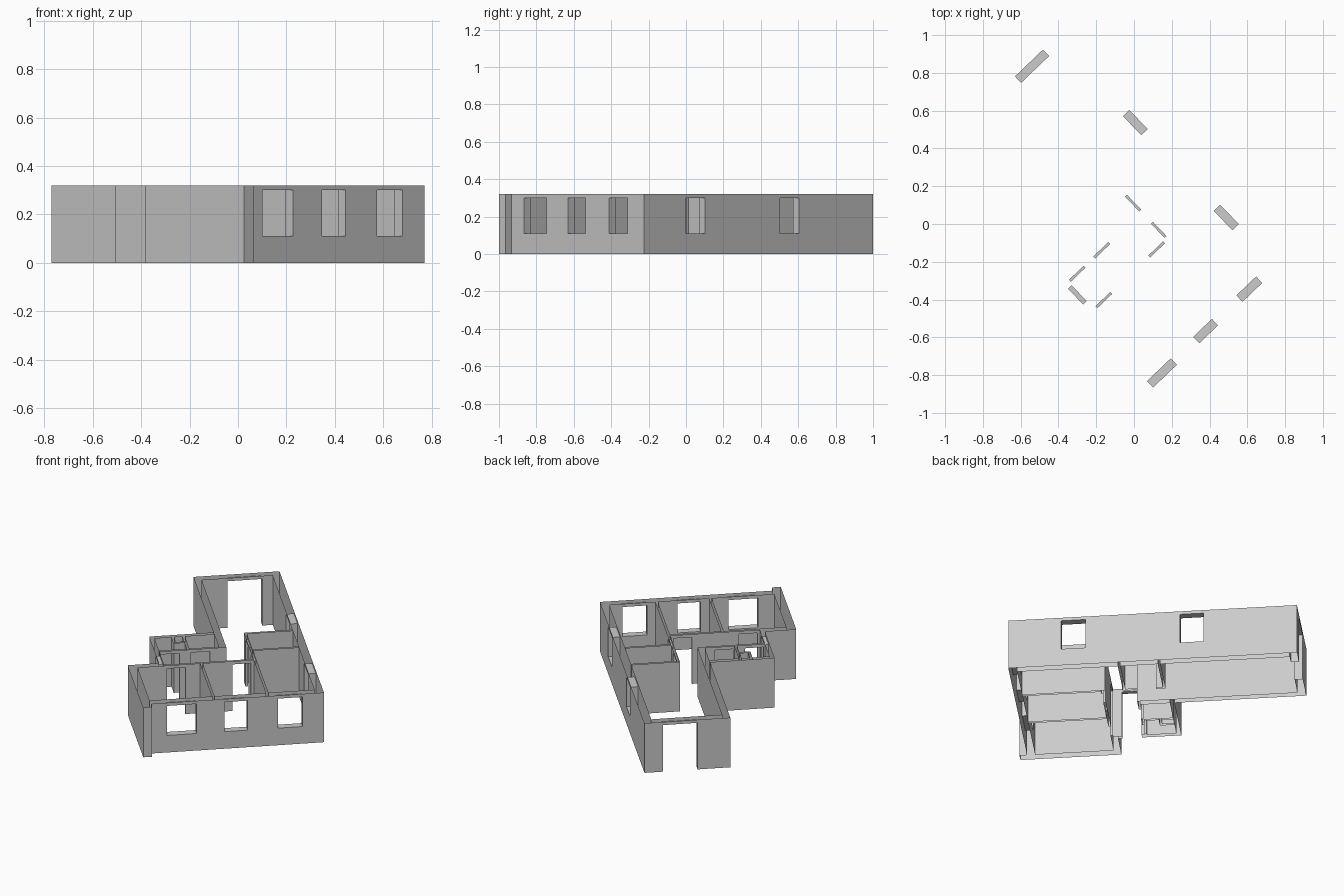
import bpy
import bmesh
import math
from mathutils import Matrix

if "Cube" in bpy.data.objects:
    bpy.data.objects.remove(bpy.data.objects["Cube"], do_unlink=True)

TOP, HEAD, SILL = 0.32, 0.30, 0.11
HALF = 0.007                      # half thickness of the partitions
PLAN_TURN = math.radians(43.8)    # the plan stands diagonally

grey = bpy.data.materials.new("plaster grey")
grey.use_nodes = True
colour = (0.6, 0.6, 0.6, 1)
grey.diffuse_color = colour
grey.node_tree.nodes["Principled BSDF"].inputs["Base Color"].default_value = colour

walls, openings = [], []          # (name, u0, u1, v0, v1) and (u0, u1, v0, v1, z0)


def wall(name, u0, u1, v0, v1):
    walls.append((name, u0, u1, v0, v1))


def along_u(name, v, u0, u1):
    wall(name, u0, u1, v - HALF, v + HALF)


def along_v(name, u, v0, v1):
    wall(name, u - HALF, u + HALF, v0, v1)


def opening(u0, u1, v0, v1, z0=0.0):
    openings.append((u0, u1, v0, v1, z0))


# Outer walls
OUT = "outer_walls"
wall(OUT, -0.674, 0.40, -0.695, -0.648)      # bedroom window side
wall(OUT, -0.674, -0.622, -0.74, -0.147)     # bedroom end with projecting stub
wall(OUT, -0.674, -0.463, -0.187, -0.147)    # return to the entrance
wall(OUT, 0.353, 0.40, -0.695, 1.0)          # long window side
wall(OUT, -0.107, 0.40, 0.953, 1.0)          # living room end
wall(OUT, -0.107, -0.067, 0.011, 1.0)        # living room side
wall(OUT, -0.489, -0.463, -0.187, 0.225)     # entrance side
wall(OUT, -0.489, -0.107, 0.199, 0.225)      # bathroom end

# Inner partitions
BED, BATH, KIT = "bedroom_partitions", "bathroom_partitions", "kitchen_partitions"
along_u(BED, -0.18, -0.622, 0.08)
along_v(BED, -0.245, -0.648, -0.18)
along_v(BED, 0.073, -0.648, -0.055)
along_v(KIT, 0.073, -0.055, 0.192)
along_u(KIT, -0.05, 0.066, 0.353)
along_u(KIT, 0.185, 0.066, 0.353)
along_u(BATH, 0.018, -0.463, -0.107)
along_v(BATH, -0.29, 0.018, 0.199)
along_v(BATH, -0.355, 0.113, 0.199)
along_u(BATH, 0.12, -0.355, -0.29)

# Windows
for u0, u1 in ((-0.526, -0.352), (-0.187, -0.05), (0.13, 0.274)):
    opening(u0, u1, -0.695, -0.648, SILL)
for v0, v1 in ((-0.384, -0.242), (0.313, 0.453)):
    opening(0.353, 0.40, v0, v1, SILL)

# Doors
opening(0.086, 0.291, 0.953, 1.0)
opening(-0.489, -0.463, -0.121, -0.005)
for v0, v1 in ((0.029, 0.137), (-0.165, -0.061)):
    opening(0.073 - HALF, 0.073 + HALF, v0, v1)
for v, u0, u1 in ((-0.18, -0.061, 0.047), (-0.18, -0.448, -0.34),
                  (0.018, -0.275, -0.165), (0.018, -0.453, -0.345)):
    opening(u0, u1, v - HALF, v + HALF)


# Cut the plan into a grid of cells so that all walls join cleanly
def ticks(low, high):
    values = [w[i] for w in walls for i in (low + 1, high + 1)]
    values += [o[i] for o in openings for i in (low, high)]
    return sorted({round(v, 4) for v in values})


us, vs, zs = ticks(0, 1), ticks(2, 3), [0.0, SILL, HEAD, TOP]


def owner(u, v, z):
    for u0, u1, v0, v1, z0 in openings:
        if u0 < u < u1 and v0 < v < v1 and z0 < z < HEAD:
            return None
    for name, u0, u1, v0, v1 in walls:
        if u0 < u < u1 and v0 < v < v1:
            return name
    return None


cells = {}
for i in range(len(us) - 1):
    for j in range(len(vs) - 1):
        for k in range(len(zs) - 1):
            name = owner((us[i] + us[i + 1]) / 2, (vs[j] + vs[j + 1]) / 2,
                         (zs[k] + zs[k + 1]) / 2)
            if name:
                cells[i, j, k] = name


def cell_face(bm, cell, axis, side):
    a, b = (axis + 1) % 3, (axis + 2) % 3
    corners = []
    for da, db in ((0, 0), (1, 0), (1, 1), (0, 1)):
        p = list(cell)
        p[axis] += side
        p[a] += da
        p[b] += db
        corners.append(bm.verts.new((us[p[0]], vs[p[1]], zs[p[2]])))
    bm.faces.new(corners if side else corners[::-1])


# Skin each group of walls, leaving the wall tops and feet open
for group in (OUT, BED, BATH, KIT):
    bm = bmesh.new()
    for cell, name in cells.items():
        if name != group:
            continue
        for axis in range(3):
            for side in (0, 1):
                near = list(cell)
                near[axis] += 2 * side - 1
                if tuple(near) in cells or (axis == 2 and near[2] in (-1, len(zs) - 1)):
                    continue
                cell_face(bm, cell, axis, side)
    bmesh.ops.remove_doubles(bm, verts=bm.verts, dist=0.0002)
    bmesh.ops.dissolve_limit(bm, angle_limit=0.02, verts=bm.verts, edges=bm.edges)
    bm.transform(Matrix.Rotation(PLAN_TURN, 4, "Z"))
    mesh = bpy.data.meshes.new(group)
    bm.to_mesh(mesh)
    bm.free()
    mesh.materials.append(grey)
    bpy.context.collection.objects.link(bpy.data.objects.new(group, mesh))
